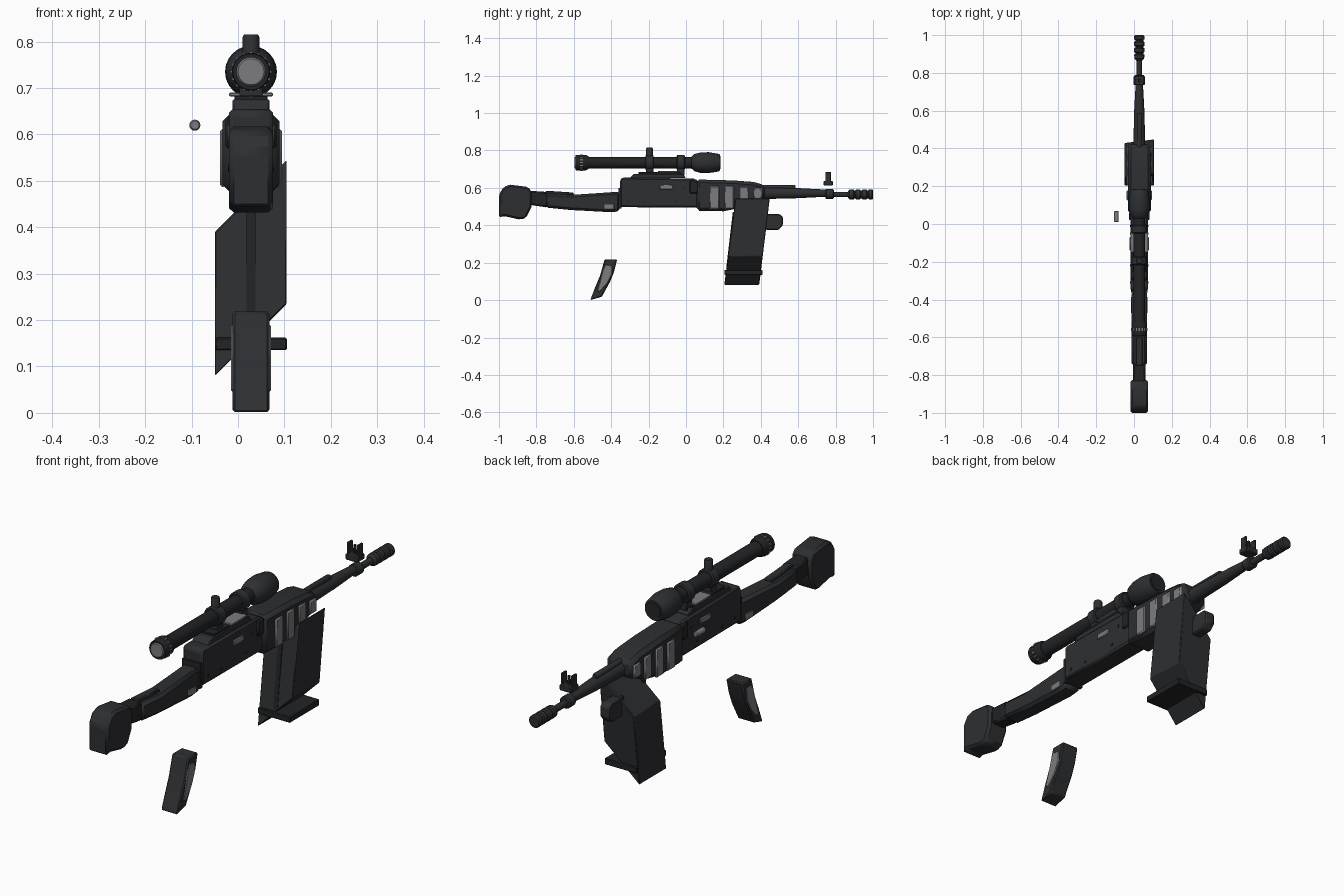
import bpy, bmesh, math
from mathutils import Vector

if "Cube" in bpy.data.objects:
    bpy.data.objects.remove(bpy.data.objects["Cube"])

CX = 0.028          # centre line of the rifle


def material(name, rgb):
    m = bpy.data.materials.new(name)
    m.diffuse_color = (*rgb, 1)
    m.use_nodes = True
    m.node_tree.nodes["Principled BSDF"].inputs["Base Color"].default_value = m.diffuse_color
    return m


DARK = material("dark_metal", (0.026, 0.028, 0.031))
BLACK = material("black_polymer", (0.016, 0.017, 0.019))
LIGHT = material("bare_metal", (0.2, 0.2, 0.21))


def finish(name, bm, mat, bevel=0.0):
    bmesh.ops.recalc_face_normals(bm, faces=bm.faces)
    me = bpy.data.meshes.new(name)
    bm.to_mesh(me)
    bm.free()
    ob = bpy.data.objects.new(name, me)
    bpy.context.collection.objects.link(ob)
    me.materials.append(mat)
    if bevel:
        b = ob.modifiers.new("bevel", 'BEVEL')
        b.width, b.segments, b.limit_method = bevel, 1, 'ANGLE'
    bpy.ops.object.select_all(action='DESELECT')
    ob.select_set(True)
    bpy.context.view_layer.objects.active = ob
    bpy.ops.object.shade_smooth_by_angle(angle=math.radians(32))
    return ob


def prism(name, pts, half, mat=DARK, bevel=0.0, x=CX):
    """Side profile of (y, z) points given a thickness across x."""
    bm = bmesh.new()
    f = bm.faces.new([bm.verts.new((x - half, y, z)) for y, z in pts])
    ext = bmesh.ops.extrude_face_region(bm, geom=[f])
    vs = [v for v in ext["geom"] if isinstance(v, bmesh.types.BMVert)]
    bmesh.ops.translate(bm, verts=vs, vec=(2 * half, 0, 0))
    return finish(name, bm, mat, bevel)


def block(name, y, z, half, mat=DARK, bevel=0.0, x=CX):
    return prism(name, [(y[0], z[0]), (y[1], z[0]), (y[1], z[1]), (y[0], z[1])], half, mat, bevel, x)


def lathe(name, prof, origin, axis=(0, 1, 0), mat=DARK, n=20):
    """Turned part: (distance, radius) pairs along an axis."""
    bm = bmesh.new()
    q = Vector((0, 0, 1)).rotation_difference(Vector(axis))
    rings = []
    for d, r in prof:
        rings.append([bm.verts.new(Vector(origin) + q @ Vector((
            r * math.cos(2 * math.pi * i / n), r * math.sin(2 * math.pi * i / n), d))) for i in range(n)])
    for a, b in zip(rings, rings[1:]):
        for i in range(n):
            bm.faces.new((a[i], a[(i + 1) % n], b[(i + 1) % n], b[i]))
    bm.faces.new(rings[0])
    bm.faces.new(rings[-1])
    return finish(name, bm, mat)


# Butt and stock
prism("butt", [(-1, .44), (-1, .565), (-.975, .605), (-.94, .617), (-.845, .605), (-.825, .58),
               (-.825, .50), (-.855, .44), (-.885, .43), (-.975, .45)], .047, DARK, .01)
prism("stock_neck", [(-.84, .51), (-.84, .585), (-.74, .578), (-.74, .495)], .033, BLACK, .008)
prism("stock", [(-.75, .495), (-.75, .572), (-.62, .562), (-.355, .58), (-.355, .475), (-.40, .47), (-.62, .482)],
      .04, DARK, .012)
prism("stock_rib", [(-.75, .56), (-.75, .585), (-.60, .575), (-.60, .56)], .018, DARK, .004)

# Receiver and top cover
prism("receiver", [(-.352, .497), (-.352, .645), (-.34, .655), (.04, .65), (.065, .64), (.065, .495)], .047, DARK, .008)
block("receiver_end_plate", (-.362, -.345), (.49, .60), .043, BLACK)

# Handguard and its vents
prism("handguard", [(.055, .478), (.055, .645), (.25, .64), (.36, .632), (.42, .615), (.42, .545), (.30, .495), (.20, .475)],
      .061, DARK, .016)
block("handguard_collar", (.02, .065), (.57, .64), .055, BLACK, .005)
vents = [(.125, .178, .487, .61), (.205, .256, .487, .612), (.285, .335, .507, .607), (.36, .407, .54, .60)]
for side in (-1, 1):
    tag = "right" if side > 0 else "left"
    for i, (y0, y1, z0, z1) in enumerate(vents):
        block(f"vent_{tag}_{i}", (y0, y1), (z0, z1), .006, LIGHT, .005, CX + side * .061)
    block(f"side_port_{tag}", (-.14, -.07), (.592, .617), .004, LIGHT, .003, CX + side * .047)
    block(f"stock_plate_{tag}", (-.44, -.385), (.485, .512), .003, LIGHT, .002, CX + side * .040)
    for j, (y, z) in enumerate([(-.31, .53), (-.22, .525), (-.05, .53), (-.01, .60)]):
        lathe(f"pin_{tag}_{j}", [(.045, .006), (.050, .006)], (CX, y, z), (side, 0, 0), BLACK, 10)
    # Light inset on the pistol grip
    prism(f"grip_panel_{tag}", [(-.43, .19), (-.395, .185), (-.395, .14), (-.42, .09), (-.46, .045),
                                (-.475, .05), (-.46, .10), (-.445, .16)], .004, LIGHT, .003, CX + side * .039)

# Pistol grip
prism("pistol_grip", [(-.435, .218), (-.368, .218), (-.385, .15), (-.405, .10), (-.45, .018), (-.512, .0),
                      (-.485, .07), (-.46, .13)], .040, DARK, .005)

# Magazine: box with top and base sloping across x
bm = bmesh.new()
corners = []
for x, z0, z1 in [(-.05, .08, .39), (.105, .235, .545)]:
    for z in (z0, z1):
        corners.append([bm.verts.new((x, .265 - .13 * (.545 - z), z)), bm.verts.new((x, .448 - .122 * (.545 - z), z))])
a, b, c, d = corners
for f in [(a[0], a[1], b[1], b[0]), (c[0], c[1], d[1], d[0]), (a[0], b[0], d[0], c[0]),
          (a[1], b[1], d[1], c[1]), (a[0], a[1], c[1], c[0]), (b[0], b[1], d[1], d[0])]:
    bm.faces.new(f)
finish("magazine", bm, DARK, .003)
prism("magazine_rib", [(.215, .17), (.250, .47), (.27, .47), (.235, .17)], .010, BLACK)
block("magazine_lip", (.205, .408), (.135, .162), .0775, BLACK, .003)
prism("magazine_catch", [(.41, .39), (.41, .46), (.50, .46), (.518, .445), (.518, .40), (.495, .375), (.43, .375)],
      .022, DARK, .005)

# Barrel, gas tube and muzzle
lathe("barrel_shroud", [(.40, .032), (.60, .027), (.75, .019), (.79, .016)], (CX, 0, .572))
lathe("gas_tube", [(.40, .013), (.58, .013), (.585, .010)], (CX, 0, .603), n=12)
lathe("barrel", [(.40, .015), (.90, .014)], (CX, 0, .565))
lathe("barrel_ring", [(.745, .022), (.75, .026), (.785, .026), (.79, .022)], (CX, 0, .567))
muzzle = [(.865, .016), (.875, .026)]
for k in range(3):
    y = .90 + k * .034
    muzzle += [(y - .004, .027), (y, .021), (y + .006, .021), (y + .010, .027)]
lathe("muzzle_brake", muzzle + [(.995, .027), (1.0, .022)], (CX, 0, .565))

# Front sight
block("sight_base", (.735, .785), (.612, .638), .03, DARK, .004)
lathe("sight_post", [(.635, .008), (.675, .006)], (CX, .76, 0), (0, 0, 1), n=10)
for side in (-1, 1):
    block(f"sight_ear_{'right' if side > 0 else 'left'}", (.745, .775), (.632, .685), .005, DARK, .002, CX + side * .024)

# Bolt knob
lathe("bolt_knob", [(.01, .009), (.014, .012), (.066, .012), (.07, .009)], (-.093, 0, .62), mat=LIGHT, n=16)

# Scope
Z = .735
lathe("scope_tube", [(-.54, .034), (-.53, .031), (.045, .031)], (CX, 0, Z), n=24, mat=BLACK)
lathe("scope_rear_ring", [(-.592, .039), (-.588, .041), (-.535, .041), (-.52, .034)], (CX, 0, Z), n=24, mat=BLACK)
lathe("scope_rear_lens", [(-.596, .028), (-.588, .035)], (CX, 0, Z), n=24, mat=LIGHT)
for i in range(16):
    t = 2 * math.pi * i / 16
    block(f"scope_knurl_{i}", (-.566, -.55), (Z + .041 * math.sin(t) - .003, Z + .041 * math.sin(t) + .003),
          .003, LIGHT, 0, CX + .041 * math.cos(t))
lathe("scope_bell", [(.03, .032), (.045, .046), (.075, .054), (.12, .056), (.175, .047), (.182, .042)], (CX, 0, Z), n=24)
lathe("scope_front_lens", [(.178, .036), (.184, .034)], (CX, 0, Z), n=24, mat=BLACK)
for i, y in enumerate((-.195, -.028)):
    lathe(f"scope_band_{i}", [(y - .022, .036), (y - .018, .041), (y + .018, .041), (y + .022, .036)],
          (CX, 0, Z), n=24)
    block(f"scope_foot_{i}", (y - .02, y + .02), (.665, .71), .025, DARK, .003)
lathe("scope_turret", [(.76, .018), (.81, .018), (.815, .015)], (CX, -.195, 0), (0, 0, 1), n=16)

# Scope mount
prism("mount_rail", [(-.30, .652), (-.28, .675), (-.02, .675), (.0, .652)], .040, DARK, .003)
block("mount_plate", (-.255, -.03), (.672, .684), .036, BLACK, .002)
block("mount_clamp", (-.15, -.04), (.682, .69), .047, LIGHT, .002)
